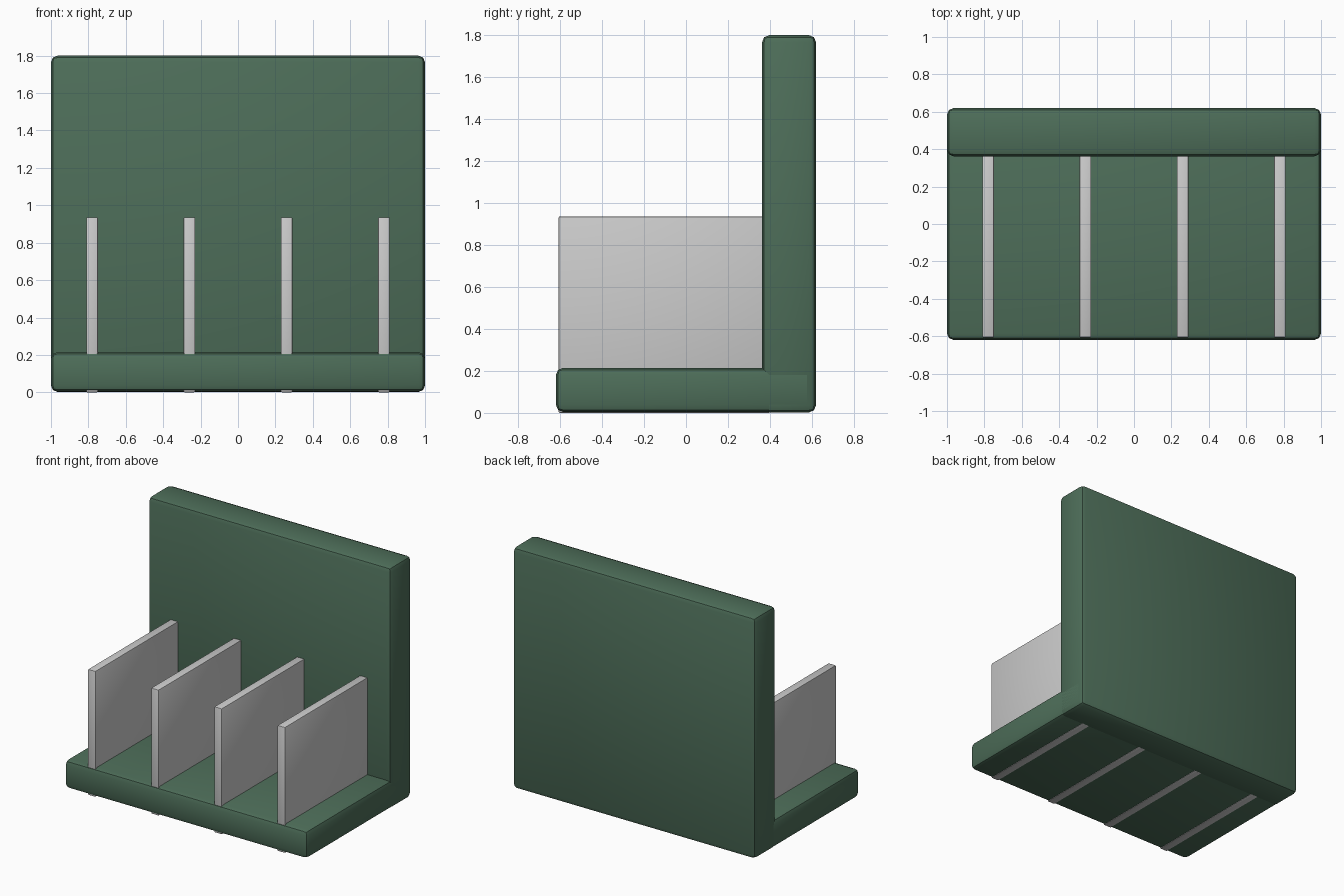
import bpy

if "Cube" in bpy.data.objects:
    bpy.data.objects.remove(bpy.data.objects["Cube"])

green = bpy.data.materials.new("green_paint")
green.diffuse_color = (0.075, 0.155, 0.1, 1)
green.use_nodes = True
green.node_tree.nodes["Principled BSDF"].inputs["Base Color"].default_value = green.diffuse_color


def slab(name, lo, hi, bevel, material=None):
    """Box between two corners with softly rounded edges."""
    bpy.ops.mesh.primitive_cube_add(size=1, location=[(a + b) / 2 for a, b in zip(lo, hi)])
    ob = bpy.context.object
    ob.name = name
    ob.scale = [b - a for a, b in zip(lo, hi)]
    bpy.ops.object.transform_apply(location=False, rotation=False, scale=True)
    mod = ob.modifiers.new("round_edges", 'BEVEL')
    mod.width = bevel
    mod.segments = 2
    bpy.ops.object.modifier_apply(modifier=mod.name)
    bpy.ops.object.shade_smooth_by_angle()
    if material:
        ob.data.materials.append(material)
    return ob


# Base shelf and upright back panel
slab("base", (-1, -0.62, 0.004), (1, 0.612, 0.215), 0.035, green)
slab("back_panel", (-1, 0.362, 0.002), (1, 0.62, 1.8), 0.035, green)

# Four thin grey dividers, set through the base and into the back panel
for i in range(4):
    x = -0.78 + 0.52 * i
    slab(f"divider_{i + 1}", (x - 0.031, -0.607, 0), (x + 0.031, 0.4, 0.936), 0.006)
